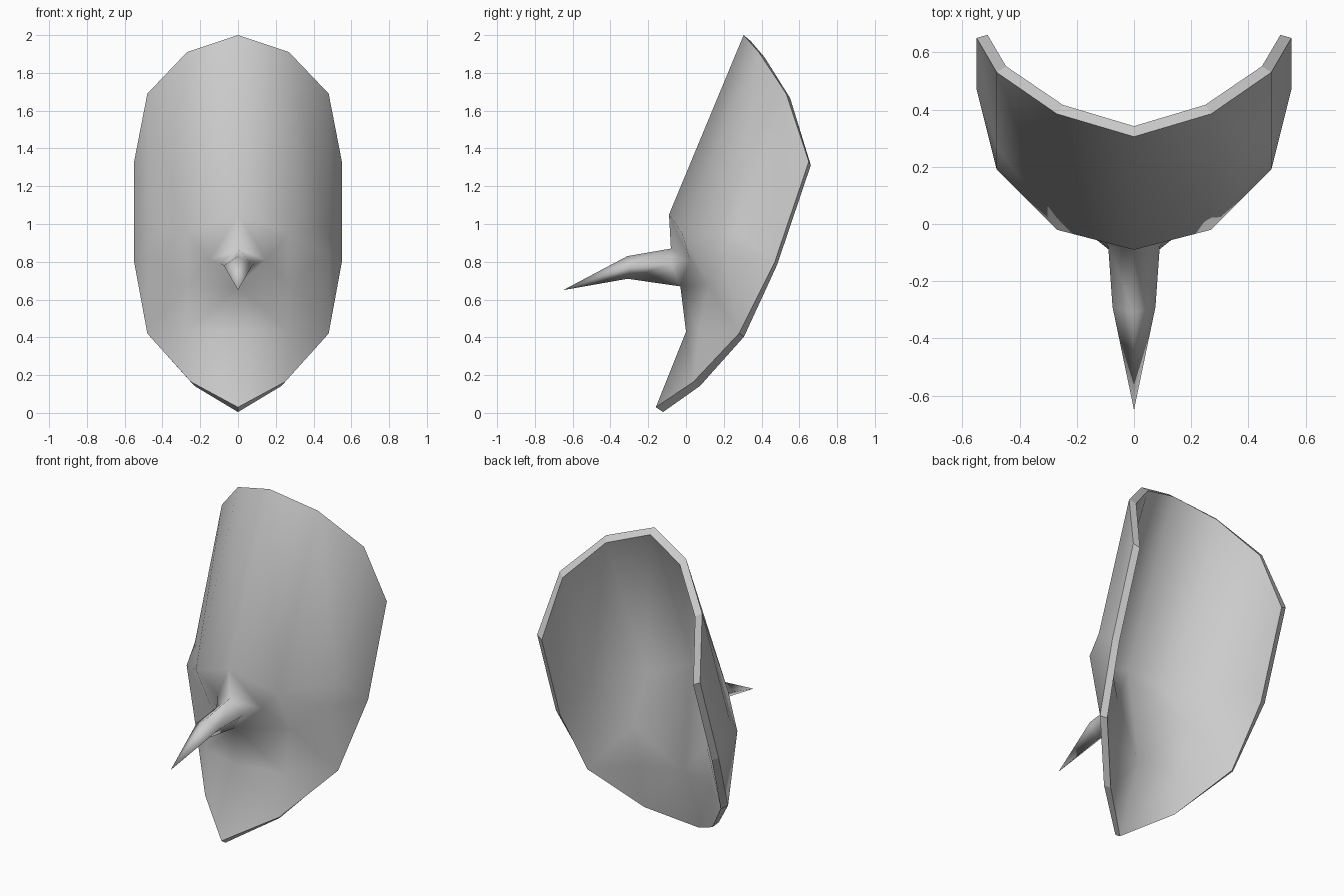
import bpy
import bmesh
from mathutils import Vector

THICKNESS = 0.04
DROP = Vector((0, 0, -.015))

default_cube = bpy.data.objects.get("Cube")
if default_cube:
    bpy.data.objects.remove(default_cube, do_unlink=True)

# Landmarks on the left half of the mask, from forehead to chin
landmarks = {
    "crown": (0, .305, 2), "crown_side": (.27, .385, 1.91),
    "temple": (.48, .53, 1.69), "ear": (.55, .65, 1.33),
    "brow": (0, -.09, 1.05), "brow_side": (.27, -.02, .95),
    "brow_end": (.48, .27, .95), "cheekbone": (.48, .19, .84),
    "jaw_top": (.55, .47, .8), "nostril": (.15, .02, .81),
    "eye": (.27, .12, .68), "lip": (0, 0, .43), "cheek": (.27, .07, .43),
    "jaw": (.48, .28, .42), "chin_side": (.25, .04, .165),
    "chin": (0, -.16, .03),
    "base_top": (0, -.08, .87), "base_side": (.09, -.08, .79),
    "base_low": (0, -.03, .67),
    "beak_top": (0, -.31, .83), "beak_side": (.075, -.29, .78),
    "beak_low": (0, -.31, .71), "tip": (0, -.65, .65),
}

# Faces named by their landmarks, wound to face outwards
forehead = [
    "crown brow brow_side crown_side",
    "crown_side brow_side brow_end temple",
    "temple brow_end jaw_top ear",
]
jaws = ["lip chin chin_side cheek", "cheek chin_side jaw"]
cheeks = [
    "brow_side eye cheekbone", "brow_side cheekbone brow_end",
    "brow_end cheekbone jaw_top", "eye cheek jaw", "eye jaw cheekbone",
    "cheekbone jaw jaw_top",
]
nose = [
    "brow base_top nostril", "brow nostril brow_side",
    "base_top base_side nostril", "base_side base_low nostril",
    "brow_side nostril eye", "nostril base_low eye",
    "base_low cheek eye", "base_low lip cheek",
]
beak = [
    "base_top beak_top beak_side base_side",
    "base_side beak_side beak_low base_low",
    "beak_top tip beak_side", "beak_side tip beak_low",
]
# The back of the mask is plain, without the nose and beak
lining = forehead + jaws + [
    "brow eye brow_side", "brow lip eye", "lip cheek eye",
    "brow_side eye brow_end", "eye jaw brow_end",
    "eye cheek jaw", "brow_end jaw jaw_top",
]
rim = "crown crown_side temple ear jaw_top jaw chin_side chin".split()


def key(name, side):
    """Landmarks on the centre line belong to both halves."""
    return name, side if landmarks[name][0] else 0


def build_wall(bm, patches):
    verts = {}
    for side in (1, -1):
        for patch in patches:
            ring = []
            for name in patch.split():
                k = key(name, side)
                if k not in verts:
                    x, y, z = landmarks[name]
                    verts[k] = bm.verts.new((x * side, y, z))
                ring.append(verts[k])
            bm.faces.new(ring if side > 0 else ring[::-1])
    return verts


def build_rim(bm, outer, inner):
    for side in (1, -1):
        for start, end in zip(rim, rim[1:]):
            a, b = key(start, side), key(end, side)
            ring = [outer[a], outer[b], inner[b], inner[a]]
            face = bm.faces.new(ring if side < 0 else ring[::-1])
            for edge in face.edges:
                edge.smooth = False


grey = bpy.data.materials.new("plain grey")
grey.use_nodes = True
colour = (.6, .6, .6, 1)
grey.diffuse_color = colour
grey.node_tree.nodes["Principled BSDF"].inputs["Base Color"].default_value = colour

# Beaked mask: lining set back from the face, then the face and the rim
bm = bmesh.new()
inner = build_wall(bm, lining)
bm.normal_update()
for v in inner.values():
    v.co += DROP - v.normal * THICKNESS
bmesh.ops.reverse_faces(bm, faces=bm.faces[:])
outer = build_wall(bm, forehead + cheeks + nose + beak + jaws)
build_rim(bm, outer, inner)
bmesh.ops.recalc_face_normals(bm, faces=bm.faces[:])
for face in bm.faces:
    face.smooth = True

mesh = bpy.data.meshes.new("beaked_mask")
bm.to_mesh(mesh)
bm.free()
mesh.materials.append(grey)
mask = bpy.data.objects.new("beaked_mask", mesh)
bpy.context.collection.objects.link(mask)
